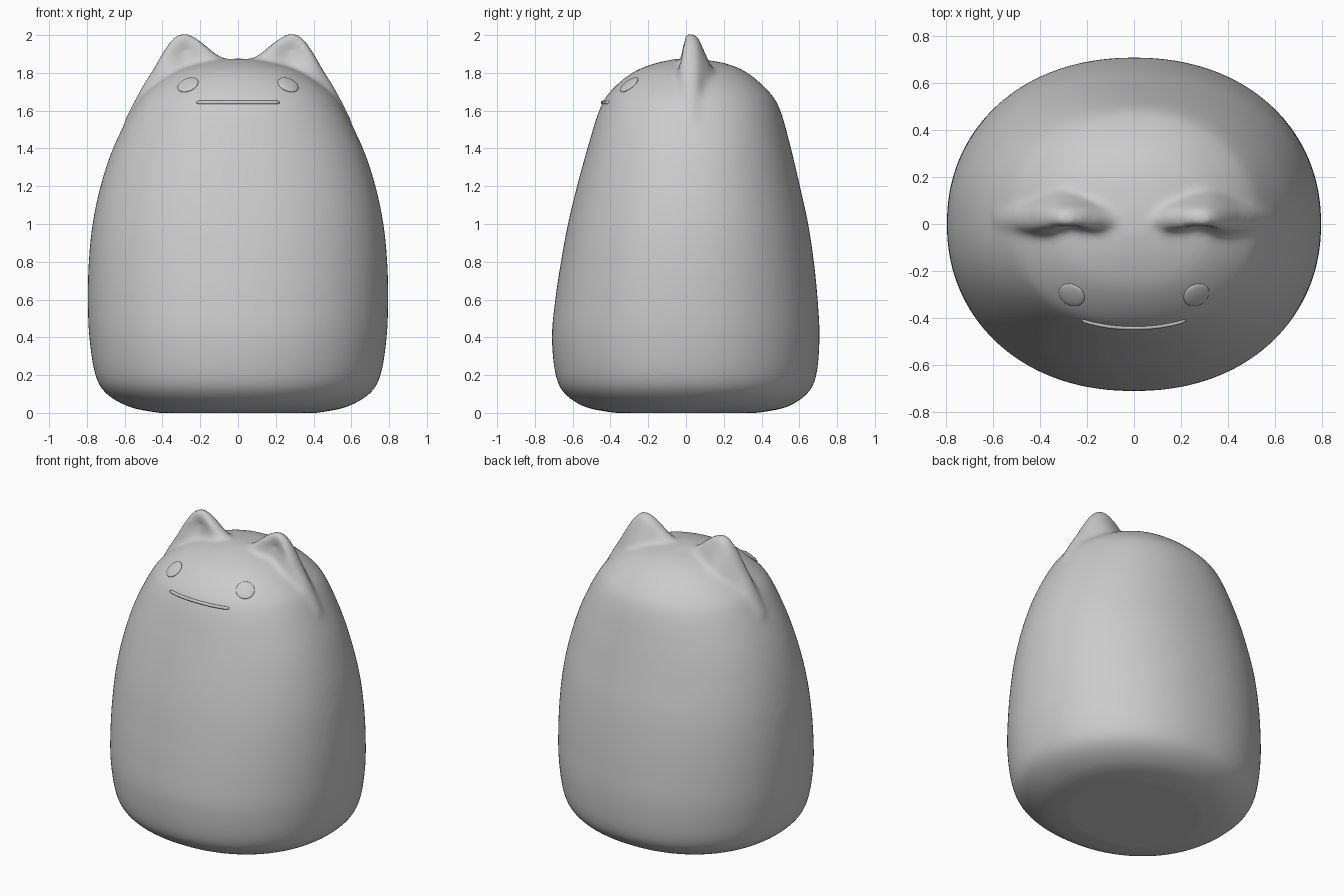
import bpy, bmesh, math
from mathutils import Vector

cube = bpy.data.objects.get("Cube")
if cube:
    bpy.data.objects.remove(cube)

grey = bpy.data.materials.new("soft grey")
grey.use_nodes = True
colour = (0.6, 0.6, 0.6, 1)
grey.diffuse_color = colour
grey.node_tree.nodes["Principled BSDF"].inputs["Base Color"].default_value = colour


def spline(points, steps):
    """Catmull-Rom curve through the points."""
    p = [Vector(q) for q in points]
    p = [2 * p[0] - p[1]] + p + [2 * p[-1] - p[-2]]
    out = []
    for a, b, c, d in zip(p, p[1:], p[2:], p[3:]):
        for i in range(steps):
            t = i / steps
            out.append(0.5 * (2 * b + (c - a) * t + (2 * a - 5 * b + 4 * c - d) * t * t
                              + (3 * b - a - 3 * c + d) * t ** 3))
    return out + [p[-2]]


def loft(bm, rings):
    """Closed skin through rings of equal length, capped at both ends."""
    rows = [[bm.verts.new(co) for co in ring] for ring in rings]
    for a, b in zip(rows, rows[1:]):
        for i in range(len(a)):
            j = (i + 1) % len(a)
            bm.faces.new((a[i], a[j], b[j], b[i]))
    bm.faces.new(rows[0][::-1])
    bm.faces.new(rows[-1])


def add_object(name, bm):
    bmesh.ops.recalc_face_normals(bm, faces=bm.faces)
    mesh = bpy.data.meshes.new(name)
    bm.to_mesh(mesh)
    bm.free()
    mesh.materials.append(grey)
    mesh.shade_smooth()
    obj = bpy.data.objects.new(name, mesh)
    bpy.context.collection.objects.link(obj)
    return obj


# Body profile: height, half width, front depth, back depth
profile = [
    (0, .42, .38, .38), (.03, .57, .53, .53), (.1, .695, .64, .64), (.2, .755, .69, .69),
    (.4, .787, .71, .707), (.6, .795, .692, .697), (.8, .79, .662, .677), (1, .77, .625, .647),
    (1.2, .728, .577, .603), (1.4, .662, .522, .556), (1.6, .562, .46, .50),
    (1.7, .485, .402, .44), (1.8, .345, .285, .325), (1.85, .2, .165, .21), (1.875, .05, .05, .06)]


def oval(z, width, front, back, count=96, power=2 / 2.15):
    ring = []
    for i in range(count):
        a = math.tau * i / count
        c, s = math.cos(a), math.sin(a)
        depth = back if s > 0 else front
        ring.append((width * math.copysign(abs(c) ** power, c),
                     depth * math.copysign(abs(s) ** power, s), z))
    return ring


bm = bmesh.new()
loft(bm, [oval(*p) for p in spline(profile, 5)])

# Ears: thin ridges that flare into the head, hollow at the front
ridge = [(.02, 1.86), (.06, 1.873), (.1, 1.893), (.15, 1.93), (.2, 1.972), (.25, 2.003),
         (.29, 2.012), (.33, 1.996), (.37, 1.952), (.41, 1.89), (.45, 1.82), (.5, 1.74),
         (.55, 1.65), (.6, 1.55)]
drops = [0, .004, .012, .025, .04, .06, .09, .12, .16, .2, .25, .3]


def ear_section(x, top):
    hollow = .05 * math.exp(-((x - .28) / .085) ** 2)
    front, back = [], []
    for d in drops:
        cap = .034 * math.sqrt(min(d / .025, 1))
        dent = hollow * min(d / .1, 1)
        front.append((x, .02 - cap - .33 * d + dent, top - d))
        back.append((x, .02 + cap + .45 * d, top - d))
    return front + back[:0:-1]


for side in (-1, 1):
    loft(bm, [[(side * x, y, z) for x, y, z in ear_section(*p)] for p in spline(ridge, 4)])

# Fuse body and ears into one soft skin
body = add_object("body", bm)
fuse = body.modifiers.new("fuse", 'REMESH')
fuse.mode = 'VOXEL'
fuse.voxel_size = .016
fuse.use_smooth_shade = True
soften = body.modifiers.new("soften", 'SMOOTH')
soften.factor = .5
soften.iterations = 10

bpy.context.view_layer.update()
skin = body.evaluated_get(bpy.context.evaluated_depsgraph_get())


def face_point(x, z):
    """Point and normal of the skin seen straight from the front."""
    hit, point, normal, _ = skin.ray_cast(Vector((x, -2, z)), Vector((0, 1, 0)))
    return point, normal


# Eyes: flat buttons on the face
for side, name in ((-1, "right_eye"), (1, "left_eye")):
    point, normal = face_point(side * .265, 1.737)
    bm = bmesh.new()
    bmesh.ops.create_uvsphere(bm, u_segments=32, v_segments=16, radius=.058)
    bmesh.ops.scale(bm, vec=(1, 1, .2), verts=bm.verts)
    eye = add_object(name, bm)
    eye.location = point
    eye.rotation_euler = normal.to_track_quat('Z', 'Y').to_euler()

# Mouth: thin straight bar wrapped round the face
bm = bmesh.new()
rings = []
for i in range(33):
    x = -.22 + .44 * i / 32
    centre, normal = face_point(x, 1.643)
    end = min(i, 32 - i)
    r = .01 if end else .006
    rings.append([centre + Vector((0, r * math.cos(a), r * math.sin(a)))
                  for a in (math.tau * k / 12 for k in range(12))])
loft(bm, rings)
add_object("mouth", bm)
